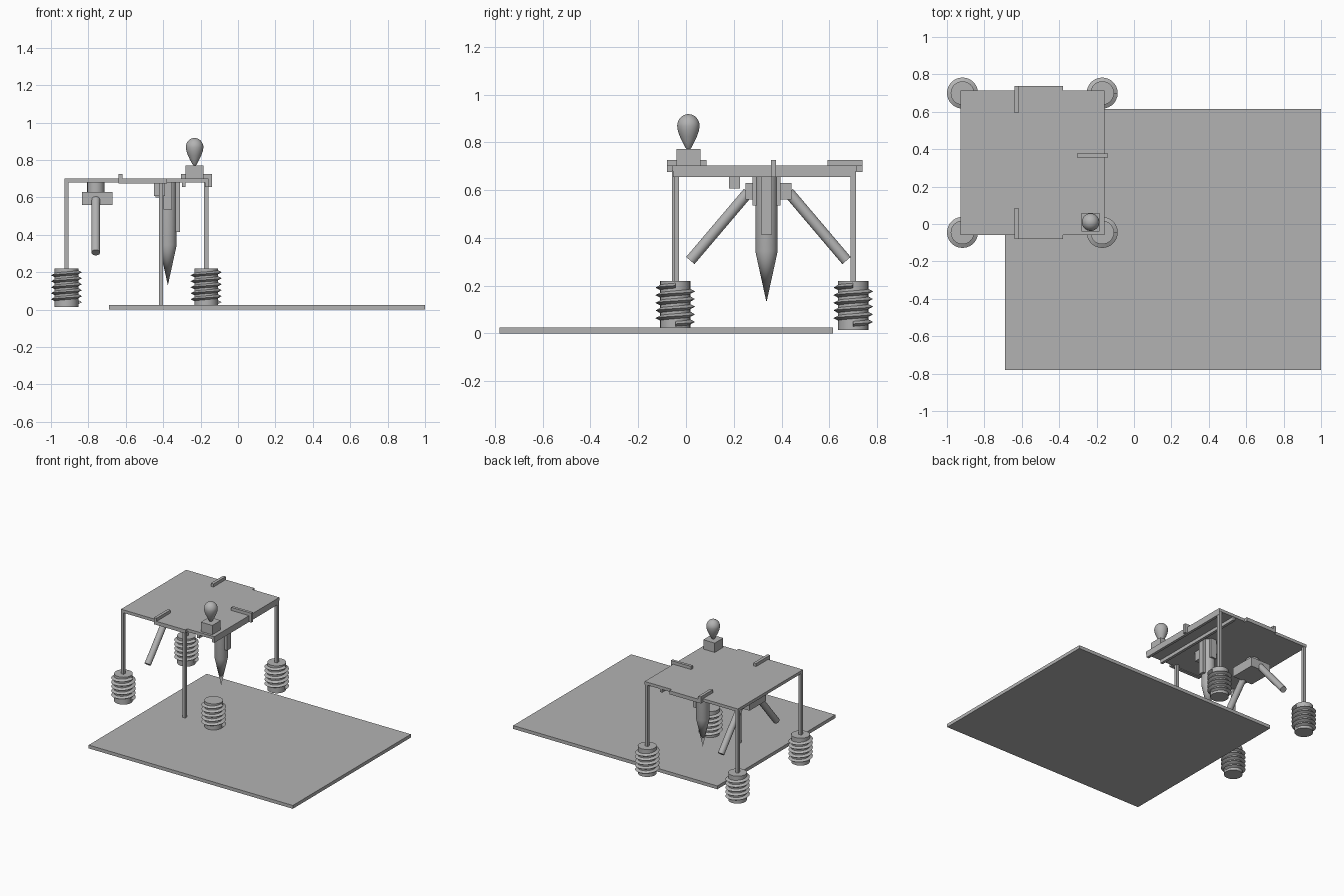
import bpy, bmesh, math
from mathutils import Vector

cube = bpy.data.objects.get("Cube")
if cube:
    bpy.data.objects.remove(cube, do_unlink=True)

GREY = (0.45, 0.45, 0.45, 1)
mat = bpy.data.materials.new("plain grey")
mat.use_nodes = True
mat.diffuse_color = GREY
mat.node_tree.nodes["Principled BSDF"].inputs["Base Color"].default_value = GREY


def finish(name, bm, smooth=False):
    bmesh.ops.recalc_face_normals(bm, faces=bm.faces)
    mesh = bpy.data.meshes.new(name)
    bm.to_mesh(mesh)
    bm.free()
    mesh.materials.append(mat)
    obj = bpy.data.objects.new(name, mesh)
    bpy.context.collection.objects.link(obj)
    if smooth:
        bpy.ops.object.select_all(action="DESELECT")
        obj.select_set(True)
        bpy.context.view_layer.objects.active = obj
        bpy.ops.object.shade_smooth_by_angle(angle=math.radians(35))
    return obj


def box(name, xs, ys, zs):
    """Box from its extents on each axis."""
    bm = bmesh.new()
    bmesh.ops.create_cube(bm, size=1)
    for v in bm.verts:
        v.co = Vector([(r[0] + r[1]) / 2 + c * (r[1] - r[0])
                       for c, r in zip(v.co, (xs, ys, zs))])
    return finish(name, bm)


def lathe(name, x, y, profile, steps=32):
    """Turn a (radius, height) profile about a vertical axis."""
    bm = bmesh.new()
    verts = [bm.verts.new((r, 0, z)) for r, z in profile]
    edges = [bm.edges.new(p) for p in zip(verts, verts[1:])]
    bmesh.ops.spin(bm, geom=verts + edges, cent=(0, 0, 0), axis=(0, 0, 1),
                   angle=math.tau, steps=steps)
    bmesh.ops.remove_doubles(bm, verts=bm.verts, dist=0.0001)
    bmesh.ops.translate(bm, verts=bm.verts, vec=(x, y, 0))
    return finish(name, bm, True)


def rod(name, start, end, radius):
    start, end = Vector(start), Vector(end)
    bm = bmesh.new()
    bmesh.ops.create_cone(bm, cap_ends=True, segments=24, radius1=radius,
                          radius2=radius, depth=(end - start).length)
    bmesh.ops.rotate(bm, verts=bm.verts,
                     matrix=(end - start).to_track_quat("Z", "Y").to_matrix())
    bmesh.ops.translate(bm, verts=bm.verts, vec=(start + end) / 2)
    return finish(name, bm, True)


def thread(name, x, y, z0, z1, turns, core, outer, half, seg=28):
    """Helical ridge with a triangular section."""
    bm = bmesh.new()
    rings = []
    for i in range(turns * seg + 1):
        a = math.tau * i / seg
        z = z0 + (z1 - z0) * i / (turns * seg)
        rings.append([bm.verts.new((x + r * math.cos(a), y + r * math.sin(a), z + h))
                      for r, h in ((core, -half), (outer, 0), (core, half))])
    for a, b in zip(rings, rings[1:]):
        for k in range(3):
            n = (k + 1) % 3
            bm.faces.new((a[k], a[n], b[n], b[k]))
    bm.faces.new(rings[0])
    bm.faces.new(rings[-1])
    return finish(name, bm, True)


# Ground slab and table top
box("ground_slab", (-0.69, 1.0), (-0.78, 0.615), (0, 0.025))
box("table_top", (-0.928, -0.157), (-0.058, 0.713), (0.68, 0.702))

# Screw feet
for side, x in (("right", -0.917), ("left", -0.17)):
    for end, y in (("front", -0.045), ("back", 0.7)):
        lathe(f"{end}_{side}_foot", x, y, [(0, 0.015), (0.063, 0.015), (0.063, 0.22), (0, 0.22)])
        thread(f"{end}_{side}_foot_thread", x, y, 0.04, 0.2, 5, 0.06, 0.083, 0.012)

# Legs, one of them set in from its corner
for name, x, y, z in (("front_right_leg", -0.917, -0.047, 0.2),
                      ("back_right_leg", -0.917, 0.7, 0.2),
                      ("back_left_leg", -0.17, 0.7, 0.2),
                      ("inner_front_leg", -0.412, -0.04, 0.02)):
    box(name, (x - 0.011, x + 0.011), (y - 0.011, y + 0.011), (z, 0.685))

# Edge strips with clips at front and back
for name, outer, edge, inner in (("front", -0.08, -0.055, 0.085),
                                 ("back", 0.738, 0.71, 0.593)):
    box(f"{name}_edge_strip", (-0.64, -0.38), sorted((outer, edge)), (0.675, 0.702))
    box(f"{name}_clip", (-0.64, -0.618), sorted((outer, inner)), (0.7, 0.725))

# Side clip and rails below the table
box("side_clip_top", (-0.305, -0.138), (0.355, 0.376), (0.7, 0.725))
box("side_clip_end", (-0.157, -0.138), (0.355, 0.376), (0.655, 0.725))
for name, x in (("outer_rail", -0.177), ("inner_rail", -0.3)):
    box(name, (x, x + 0.02), (-0.055, 0.71), (0.655, 0.682))

# Lamp
box("lamp_base", (-0.28, -0.185), (-0.04, 0.06), (0.7, 0.772))
bulb = [(0, 0.765), (0.012, 0.777), (0.024, 0.8), (0.036, 0.825), (0.044, 0.848)]
for i in range(9):
    a = math.pi / 2 * i / 8
    bulb.append((0.047 * math.cos(a), 0.868 + 0.05 * math.sin(a)))
lathe("lamp_bulb", -0.232, 0.01, bulb)

# Drill with its holding plates
DX, DY = -0.375, 0.337
lathe("drill", DX, DY, [(0, 0.13), (0.047, 0.345), (0.047, 0.68), (0, 0.68)])
box("drill_left_plate", (DX + 0.04, DX + 0.065), (DY - 0.022, DY + 0.022), (0.415, 0.68))
box("drill_right_plate", (DX - 0.065, DX - 0.04), (DY - 0.022, DY + 0.022), (0.6, 0.68))
for name, y in (("front", DY - 0.05), ("back", DY + 0.05)):
    box(f"drill_{name}_plate", (DX - 0.023, DX + 0.023), (y - 0.008, y + 0.008), (0.535, 0.68))
box("sensor_block", (-0.45, -0.39), (0.18, 0.226), (0.607, 0.68))

# Turret with two sloping arms
AX, AY = -0.76, 0.345
rod("turret_neck", (AX, AY, 0.62), (AX, AY, 0.685), 0.046)
box("turret_body", (-0.835, -0.67), (AY - 0.096, AY + 0.096), (0.56, 0.63))
for name, s in (("front", -1), ("back", 1)):
    rod(f"{name}_arm", (AX, AY + s * 0.085, 0.59), (AX, AY + s * 0.327, 0.305), 0.023)
